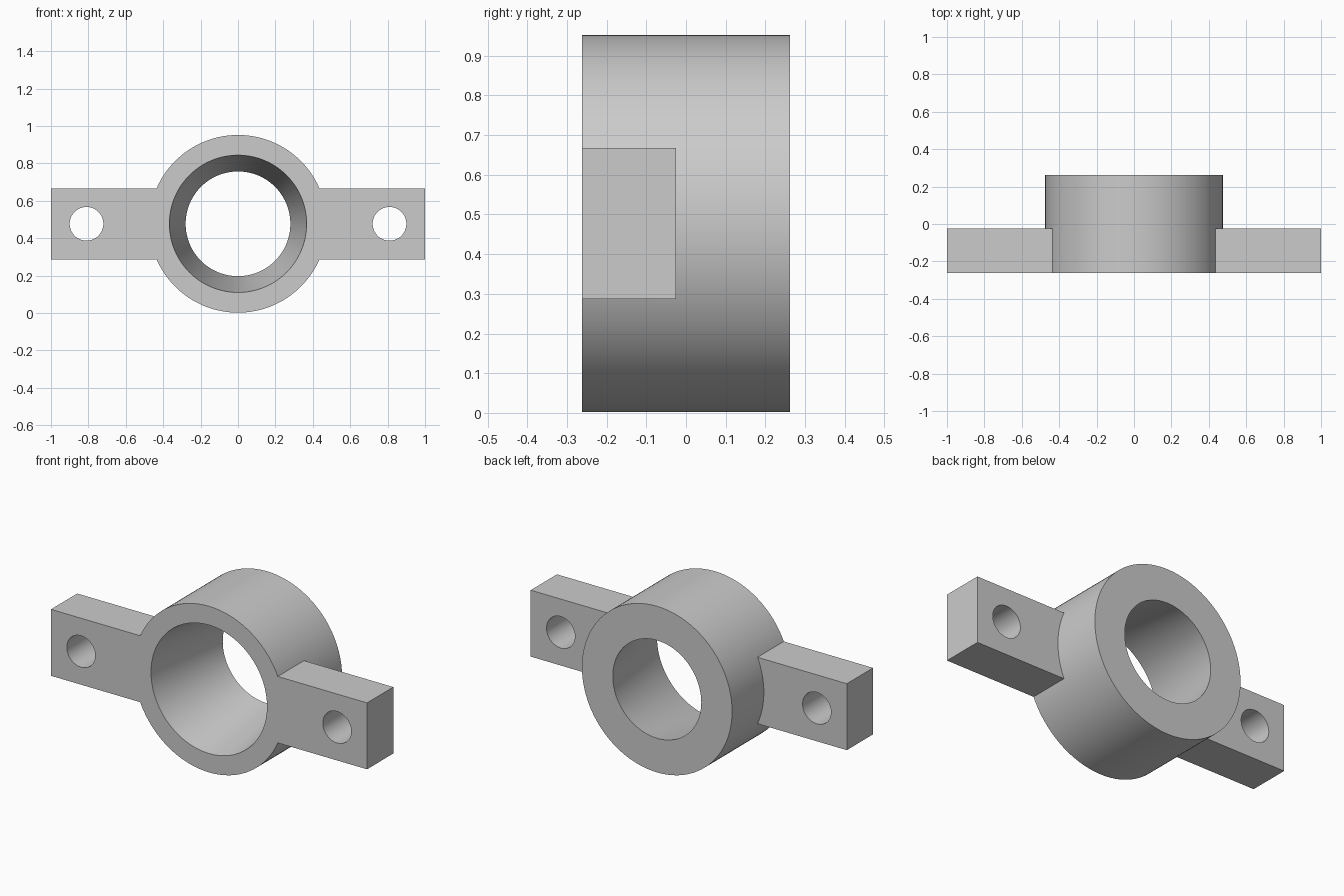
import bpy
import math

if "Cube" in bpy.data.objects:
    bpy.data.objects.remove(bpy.data.objects["Cube"], do_unlink=True)

CENTRE_Z = 0.477
RING_R = 0.475
HALF_DEPTH = 0.262
FRONT_BORE, BACK_BORE = 0.367, 0.28
LUG_BACK = -0.025
LUG_HEIGHT = 0.38

# Single flat grey
grey = bpy.data.materials.new("plain_grey")
grey.use_nodes = True
colour = (0.6, 0.6, 0.6, 1)
grey.diffuse_color = colour
grey.node_tree.nodes["Principled BSDF"].inputs["Base Color"].default_value = colour


def round_part(name, x, front_r, back_r, y0, y1, sides):
    """Cylinder or cone lying along y, from y0 (front) to y1 (back)."""
    bpy.ops.mesh.primitive_cone_add(
        vertices=sides, radius1=front_r, radius2=back_r, depth=y1 - y0,
        location=(x, (y0 + y1) / 2, CENTRE_Z), rotation=(-math.pi / 2, 0, 0))
    ob = bpy.context.object
    ob.name = name
    ob.data.materials.append(grey)
    return ob


def combine(target, other, operation):
    """Apply a boolean and remove the helper."""
    mod = target.modifiers.new("combine", "BOOLEAN")
    mod.operation = operation
    mod.solver = "EXACT"
    mod.object = other
    bpy.context.view_layer.objects.active = target
    bpy.ops.object.modifier_apply(modifier=mod.name)
    bpy.data.objects.remove(other, do_unlink=True)


# Outer ring body
body = round_part("ring_bracket", 0, RING_R, RING_R, -HALF_DEPTH, HALF_DEPTH, 128)

# Mounting lugs, one bar flush with the front face
bpy.ops.mesh.primitive_cube_add(
    size=1, location=(0, (LUG_BACK - HALF_DEPTH) / 2, CENTRE_Z))
lugs = bpy.context.object
lugs.name = "mounting_lugs"
lugs.scale = (2, LUG_BACK + HALF_DEPTH, LUG_HEIGHT)
bpy.ops.object.transform_apply(location=False, rotation=False, scale=True)
lugs.data.materials.append(grey)
combine(body, lugs, "UNION")

# Tapered bore, extended past both faces along the same slope
over = 0.05
extra = (FRONT_BORE - BACK_BORE) / (2 * HALF_DEPTH) * over
bore = round_part("bore_cutter", 0, FRONT_BORE + extra, BACK_BORE - extra,
                  -HALF_DEPTH - over, HALF_DEPTH + over, 128)
combine(body, bore, "DIFFERENCE")

# Bolt holes
for side in (-1, 1):
    hole = round_part("bolt_hole_cutter", side * 0.81, 0.09, 0.09,
                      -HALF_DEPTH - over, LUG_BACK + over, 64)
    combine(body, hole, "DIFFERENCE")

bpy.ops.object.select_all(action="DESELECT")
body.select_set(True)
bpy.context.view_layer.objects.active = body
bpy.ops.object.shade_smooth_by_angle(angle=math.radians(30))
